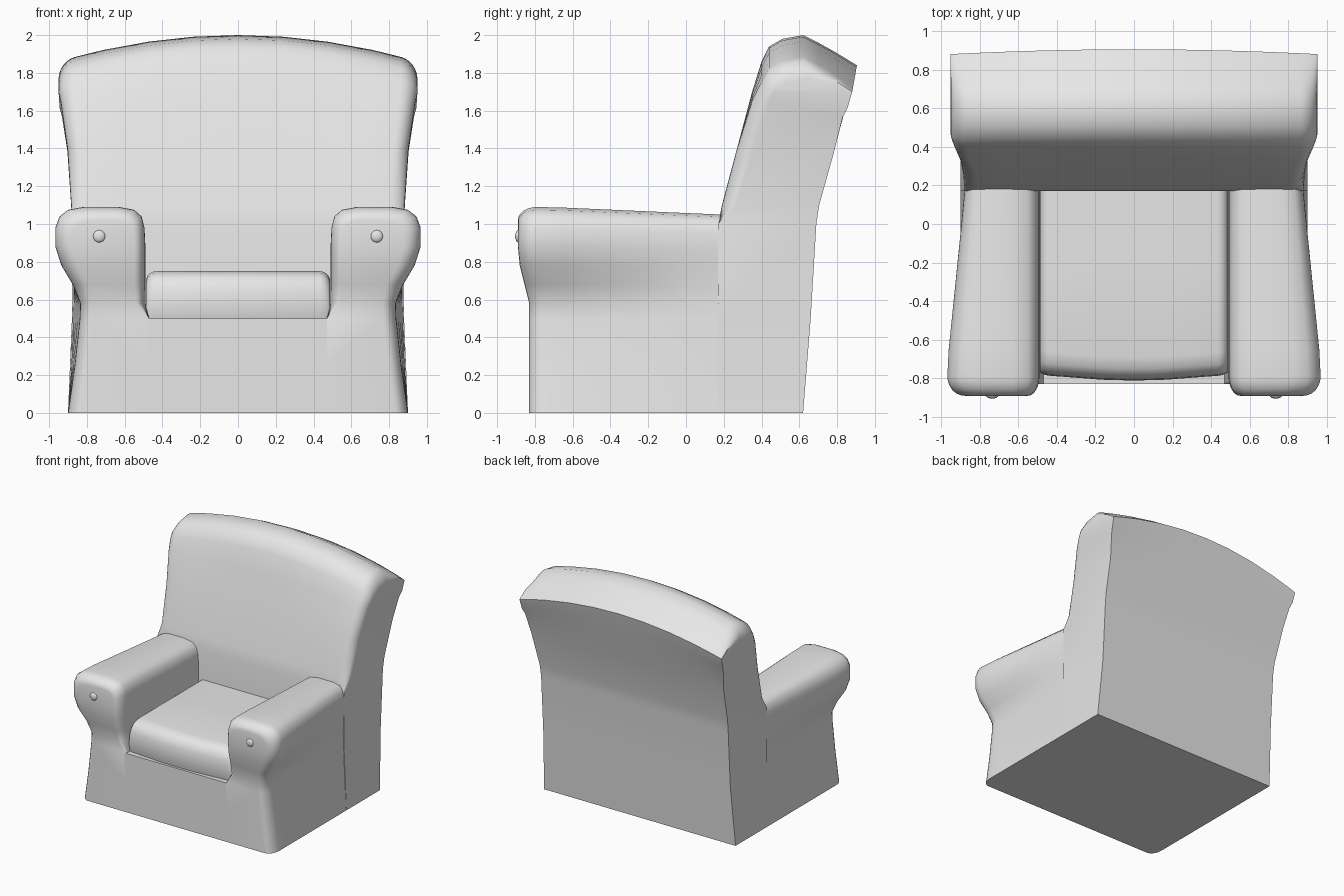
import bpy, bmesh, math

if "Cube" in bpy.data.objects:
    bpy.data.objects.remove(bpy.data.objects["Cube"], do_unlink=True)

fabric = bpy.data.materials.new("grey_fabric")
fabric.use_nodes = True
fabric.diffuse_color = (0.8, 0.8, 0.8, 1)
fabric.node_tree.nodes["Principled BSDF"].inputs["Base Color"].default_value = (0.8, 0.8, 0.8, 1)


def finish(name, bm, angle=40):
    bmesh.ops.recalc_face_normals(bm, faces=bm.faces)
    mesh = bpy.data.meshes.new(name)
    bm.to_mesh(mesh)
    bm.free()
    mesh.materials.append(fabric)
    obj = bpy.data.objects.new(name, mesh)
    bpy.context.collection.objects.link(obj)
    bpy.ops.object.select_all(action="DESELECT")
    obj.select_set(True)
    bpy.context.view_layer.objects.active = obj
    bpy.ops.object.shade_smooth_by_angle(angle=math.radians(angle))
    return obj


def loft(name, sections):
    """Skin sections, each a pair of matching point rows; close ends with strips."""
    bm = bmesh.new()
    rings = [[bm.verts.new(p) for p in a + b[::-1]] for a, b in sections]
    n = len(rings[0])
    for r, s in zip(rings, rings[1:]):
        for i in range(n):
            j = (i + 1) % n
            bm.faces.new((r[i], r[j], s[j], s[i]))
    for r in (rings[0], rings[-1]):
        for i in range(n // 2 - 1):
            bm.faces.new((r[i], r[i + 1], r[n - 2 - i], r[n - 1 - i]))
    return finish(name, bm)


def ramp(v, table):
    """Piecewise linear lookup."""
    for (a, p), (b, q) in zip(table, table[1:]):
        if v <= b:
            return p + (q - p) * max(0, v - a) / (b - a)
    return table[-1][1]


def rounding(radius, steps=6):
    """(distance from end, inset) pairs of a quarter round, end first."""
    arc = [math.pi / 2 * k / steps for k in range(steps, -1, -1)]
    return [(radius * (1 - math.sin(a)), radius * (1 - math.cos(a))) for a in arc]


def both_ends(radius, half, inner):
    """Stations across x: (distance from side, inset, fraction of half width)."""
    right = [(half - e, d) for e, d in rounding(radius)]
    mid = [(half * f, 0) for f in inner]
    plus = right + mid
    return [(-x, d) for x, d in plus] + [(0, 0)] + plus[::-1]


# Backrest: rows of y, z, crown amount, edge rounding
front = [(.17, 0, 0, 0), (.17, .5, 0, 0), (.17, 1, 0, 0), (.19, 1.1, 0, .8),
         (.27, 1.4, 0, 1), (.35, 1.7, .4, 1), (.4, 1.86, .9, 1),
         (.44, 1.94, 1, 1), (.51, 1.98, 1, 1), (.62, 2, 1, 1)]
rear = [(.62, 0, 0, 0), (.66, .5, 0, 0), (.69, 1, 0, 0), (.705, 1.1, 0, 0),
        (.785, 1.4, .1, 0), (.855, 1.65, .6, 0), (.88, 1.74, .9, 0),
        (.905, 1.84, 1, 0), (.79, 1.91, 1, .3), (.7, 1.96, 1, .7)]
half_width = [(0, .9), (.6, .875), (1.05, .88), (1.5, .91), (1.78, .95), (2, .95)]


def back_row(rows, u, d):
    pts = []
    for y, z, crown, soft in rows:
        top = max(0, min(1, (z - 1.8) / .15))
        pts.append((u * ramp(z, half_width),
                    y + d * soft * (1 - .7 * top) - .025 * u * u * (z > 1.6 and y > .8),
                    z - .14 * crown * u * u - d * soft * top))
    return pts


loft("backrest", [(back_row(front, u, d), back_row(rear, u, d))
                  for u, d in both_ends(.09, 1, (.75, .5, .25))])

# Arms down to the floor: rows of z, inner x, outer x at front, outer x at rear, inner rounding
arm_rows = [(0, .47, .9, .9, 0), (.25, .47, .865, .885, 0), (.5, .47, .838, .876, 0),
            (.58, .49, .835, .872, .5), (.68, .49, .875, .87, .6), (.78, .49, .935, .872, .6),
            (.88, .49, .967, .876, .6), (.98, .495, .967, .875, .6), (1.04, .51, .945, .86, .6),
            (1.075, .55, .9, .83, .5), (1.09, .63, .82, .77, .2)]


def arm_section(side, y, d, flare):
    t = max(0, min(1, (y + .72) / .9))
    inner, outer = [], []
    for z, xi, xf, xr, soft in arm_rows:
        yy = y + flare * .06 * max(0, min(1, (.82 - z) / .24))
        zz = z - .04 * t * max(0, z - .6) / .49 - d * .7 * max(0, (z - .95) / .14)
        xo = xf + (xr - xf) * t
        inner.append((side * (xi + d * soft), yy, zz))
        outer.append((side * (xo - d * (.7 if z < .6 else .9)), yy, zz))
    return inner, outer


for side, label in ((1, "left"), (-1, "right")):
    ends = [(-.89 + e, d, 1) for e, d in rounding(.1)]
    runs = [(y, 0, f) for y, f in ((-.65, .5), (-.45, 0), (-.2, 0), (0, 0), (.19, 0))]
    loft(label + "_arm", [arm_section(side, *s) for s in ends + runs])

    # Round stud on the arm front
    bm = bmesh.new()
    bmesh.ops.create_uvsphere(bm, u_segments=16, v_segments=8, radius=.033)
    for v in bm.verts:
        v.co = (v.co.x + side * .735, v.co.y * .5 - .888, v.co.z + .935)
    finish(label + "_stud", bm)

# Seat base between the arms
bm = bmesh.new()
bmesh.ops.create_cube(bm, size=1)
for v in bm.verts:
    v.co = (v.co.x * .97, -.83 if v.co.y < 0 else .3, .5 if v.co.z > 0 else 0)
finish("seat_base", bm)

# Cushion: rows of y, underside z, top z
pad = [(-.81, .5, .6), (-.805, .49, .66), (-.785, .48, .71), (-.75, .48, .738),
       (-.69, .48, .75), (-.2, .48, .75), (.2, .48, .75)]
sections = []
for x, d in both_ends(.055, .488, (.33, .15)):
    bow = .03 * (x / .488) ** 2 + d * .3
    shift = [y + (bow if y < -.6 else 0) for y, _, _ in pad]
    sections.append(([(x, y, r[1]) for y, r in zip(shift, pad)],
                     [(x, y, r[2] - d) for y, r in zip(shift, pad)]))
loft("seat_cushion", sections)
